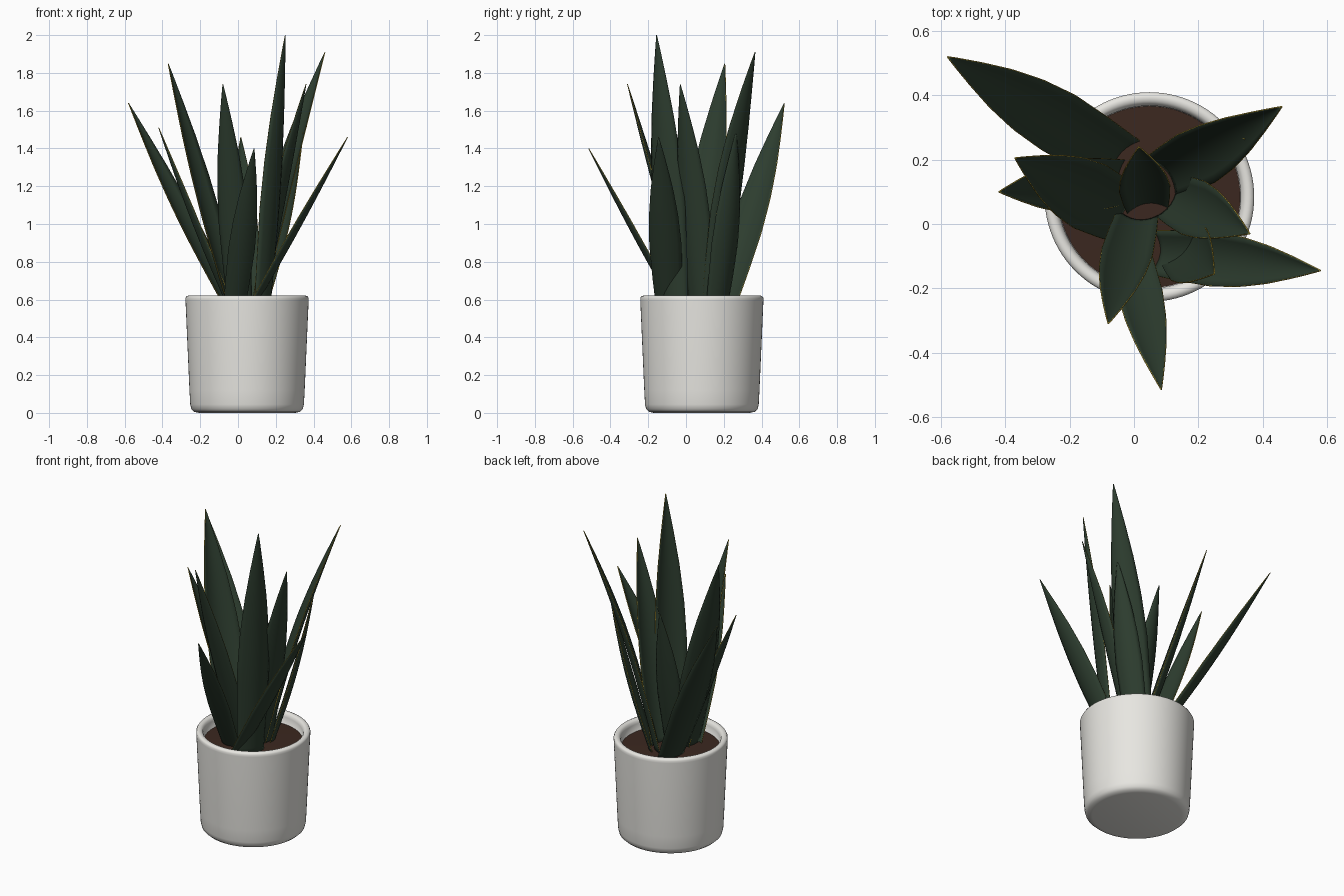
import bpy, bmesh, math
from mathutils import Vector

if "Cube" in bpy.data.objects:
    bpy.data.objects.remove(bpy.data.objects["Cube"])


def material(name, rgb):
    m = bpy.data.materials.new(name)
    m.diffuse_color = (*rgb, 1)
    m.use_nodes = True
    m.node_tree.nodes["Principled BSDF"].inputs["Base Color"].default_value = m.diffuse_color
    return m


GREEN = material("leaf green", (0.026, 0.046, 0.028))
GOLD = material("leaf margin gold", (0.50, 0.36, 0.04))
WHITE = material("pot white", (0.80, 0.79, 0.75))
SOIL = material("soil brown", (0.044, 0.021, 0.014))
CX, CY = 0.048, 0.084


def finish(name, bm, mats):
    me = bpy.data.meshes.new(name)
    bmesh.ops.recalc_face_normals(bm, faces=bm.faces)
    bm.to_mesh(me)
    bm.free()
    for m in mats:
        me.materials.append(m)
    ob = bpy.data.objects.new(name, me)
    bpy.context.collection.objects.link(ob)
    for p in me.polygons:
        p.use_smooth = True
    return ob


def lathe(name, profile, mat, n=96):
    bm = bmesh.new()
    rings = []
    for r, z in profile:
        if r == 0:
            rings.append([bm.verts.new((CX, CY, z))] * n)
        else:
            rings.append([bm.verts.new((CX + r * math.cos(2 * math.pi * i / n),
                                        CY + r * math.sin(2 * math.pi * i / n), z)) for i in range(n)])
    for a, b in zip(rings, rings[1:]):
        for i in range(n):
            j = (i + 1) % n
            vs = list(dict.fromkeys((a[i], a[j], b[j], b[i])))
            bm.faces.new(vs)
    return finish(name, bm, [mat])


# Pot with rounded foot and lip, filled with soil
lathe("pot", [(0, 0), (0.255, 0), (0.28, 0.006), (0.295, 0.02), (0.301, 0.045), (0.305, 0.12),
              (0.326, 0.595), (0.326, 0.608), (0.321, 0.617), (0.31, 0.621), (0.298, 0.619),
              (0.289, 0.611), (0.284, 0.595), (0.281, 0.5), (0, 0.5)], WHITE)
lathe("soil", [(0, 0.557), (0.15, 0.555), (0.283, 0.55)], SOIL)

# Half-width along a leaf as (position, fraction)
SHAPE = [(0, 0.8), (0.18, 0.92), (0.38, 1), (0.55, 0.9), (0.7, 0.69), (0.84, 0.4), (0.95, 0.14), (1, 0.01)]


def width_at(t):
    for (a, wa), (b, wb) in zip(SHAPE, SHAPE[1:]):
        if t <= b:
            return wa + (wb - wa) * (t - a) / (b - a)
    return SHAPE[-1][1]


def leaf(name, base, tip, width, across=None, bow=0.02, rows=24, cols=8):
    b, e = Vector((*base, 0.53)), Vector(tip)
    axis = (e - b).normalized()
    lean = Vector((axis.x, axis.y, 0))
    side = Vector((*across, 0)) if across else Vector((-lean.y, lean.x, 0))
    side.normalize()
    up = axis.cross(side).normalized()
    if up.dot(lean) > 0:
        up = -up          # cup towards the middle of the plant
    bm = bmesh.new()
    grid = []
    for i in range(rows + 1):
        t = i / rows
        h = width * 0.5 * width_at(t)
        c = b.lerp(e, t) - up * bow * math.sin(math.pi * t)
        row = []
        for k in range(cols + 1):
            u = 2 * k / cols - 1
            row.append(bm.verts.new(c + side * h * u + up * h * 0.35 * (u * u)))
        grid.append(row)
    for r, s in zip(grid, grid[1:]):
        for k in range(cols):
            bm.faces.new((r[k], r[k + 1], s[k + 1], s[k]))
    ob = finish(name, bm, [GREEN, GOLD])
    # Blade thickness, with the rim coloured as a fine gold margin
    sol = ob.modifiers.new("thickness", "SOLIDIFY")
    sol.thickness = 0.004
    sol.offset = 0
    sol.material_offset_rim = 1
    bpy.context.view_layer.objects.active = ob
    ob.select_set(True)
    bpy.ops.object.shade_smooth_by_angle(angle=math.radians(40))
    ob.select_set(False)


# Leaves: base (x, y), tip (x, y, z), width, optional width direction, outward bow
LEAVES = [
    ((-0.04, 0.20), (-0.58, 0.52, 1.64), 0.20, None, 0.02),
    ((0.10, 0.16), (0.46, 0.365, 1.91), 0.19, (-0.62, 0.78), -0.025),
    ((-0.03, 0.03), (-0.37, 0.205, 1.85), 0.22, None, 0.015),
    ((-0.04, 0.13), (-0.42, 0.10, 1.51), 0.17, None, 0.015),
    ((0.07, -0.09), (0.58, -0.145, 1.46), 0.17, None, 0.01),
    ((-0.02, -0.05), (0.085, -0.515, 1.40), 0.14, (1, 0.1), 0.01),
    ((0.01, 0.02), (-0.08, -0.31, 1.74), 0.16, (1, -0.15), 0.01),
    ((0.15, -0.07), (0.25, -0.155, 2.0), 0.20, (0.5, 0.85), 0.01),
    ((0.12, 0.08), (0.36, -0.03, 1.74), 0.18, None, 0.0),
    ((0.04, 0.06), (0.015, 0.24, 1.46), 0.16, None, 0.01),
    ((0.13, 0.17), (0.345, 0.265, 1.49), 0.16, (-0.5, 0.85), 0.025),
]
for i, (base, tip, w, across, bow) in enumerate(LEAVES):
    leaf(f"leaf_{i + 1}", base, tip, w, across, bow)
